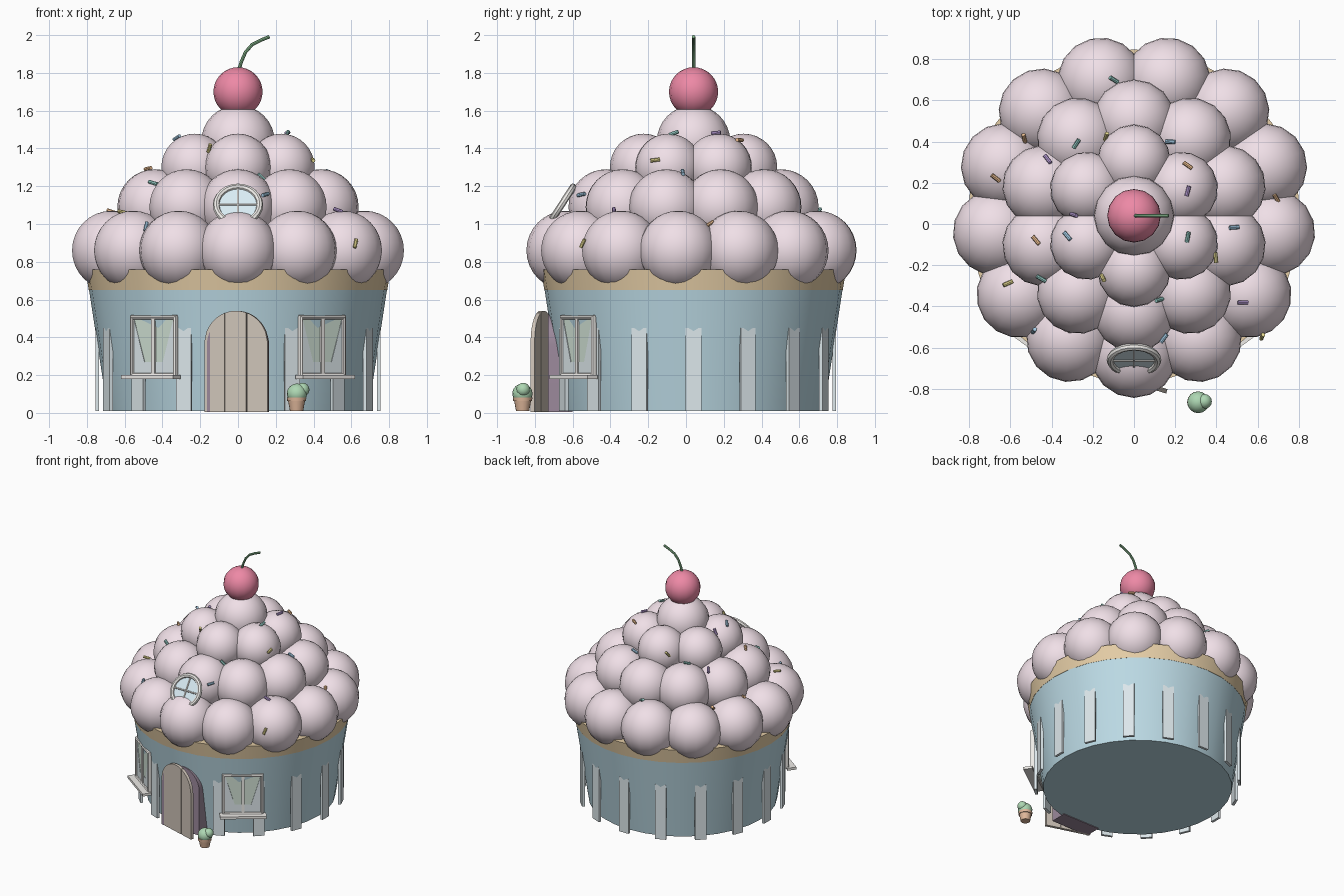
import bpy, bmesh, random
from math import sin, cos, pi, radians, sqrt
from mathutils import Matrix, Vector

if "Cube" in bpy.data.objects:
    bpy.data.objects.remove(bpy.data.objects["Cube"])

random.seed(4)
CY = 0.04                                   # the cake axis stands at y = 0.04


def material(name, r, g, b):
    m = bpy.data.materials.new(name)
    m.diffuse_color = (r, g, b, 1)
    m.use_nodes = True
    m.node_tree.nodes["Principled BSDF"].inputs["Base Color"].default_value = m.diffuse_color
    return m


FROST = material("frosting", 0.87, 0.74, 0.80)
BLUE = material("wrapper_blue", 0.50, 0.70, 0.78)
PLEAT = material("pleat_white", 0.72, 0.80, 0.83)
CRUST = material("crust", 0.78, 0.61, 0.38)
WOOD = material("wood", 0.62, 0.55, 0.48)
PURPLE = material("doorway_purple", 0.33, 0.25, 0.33)
WHITE = material("frame_white", 0.86, 0.84, 0.81)
GLASS = material("glass_green", 0.62, 0.74, 0.65)
SKY = material("glass_blue", 0.70, 0.85, 0.92)
RED = material("cherry_red", 0.85, 0.25, 0.38)
GREEN = material("stem_green", 0.25, 0.50, 0.28)
LEAF = material("leaf_green", 0.42, 0.68, 0.45)
CLAY = material("clay", 0.75, 0.48, 0.33)
CANDY = [material("sprinkle_%d" % i, *c) for i, c in enumerate(
    [(0.9, 0.55, 0.3), (0.5, 0.35, 0.7), (0.35, 0.7, 0.65), (0.85, 0.75, 0.3), (0.4, 0.65, 0.85)])]


def finish(bm, name, mat, mtx=Matrix()):
    bmesh.ops.recalc_face_normals(bm, faces=bm.faces)
    me = bpy.data.meshes.new(name)
    bm.to_mesh(me)
    bm.free()
    ob = bpy.data.objects.new(name, me)
    bpy.context.collection.objects.link(ob)
    ob.matrix_world = mtx
    me.materials.append(mat)
    return ob


def ball(name, loc, r, mat, az=0):
    bm = bmesh.new()
    bmesh.ops.create_uvsphere(bm, u_segments=16, v_segments=16, radius=r)
    return finish(bm, name, mat, Matrix.Translation(loc) @ Matrix.Rotation(az, 4, 'Z'))


def cone(name, r1, r2, z0, z1, mat, x=0, y=CY, n=32):
    bm = bmesh.new()
    bmesh.ops.create_cone(bm, cap_ends=True, segments=n, radius1=r1, radius2=r2, depth=z1 - z0)
    return finish(bm, name, mat, Matrix.Translation((x, y, (z0 + z1) / 2)))


def prism(name, pts, y0, y1, mat, mtx=Matrix()):
    """Outline in x,z pushed from y0 to y1."""
    bm = bmesh.new()
    f = bm.faces.new([bm.verts.new((x, y0, z)) for x, z in pts])
    ext = bmesh.ops.extrude_face_region(bm, geom=[f])["geom"]
    bmesh.ops.translate(bm, vec=(0, y1 - y0, 0), verts=[v for v in ext if isinstance(v, bmesh.types.BMVert)])
    return finish(bm, name, mat, mtx)


def box(x0, x1, z0, z1):
    return [(x0, z0), (x1, z0), (x1, z1), (x0, z1)]


def tube(name, pts, r, mat, mtx=Matrix(), closed=False):
    cu = bpy.data.curves.new(name, 'CURVE')
    cu.dimensions = '3D'
    cu.bevel_depth, cu.bevel_resolution, cu.use_fill_caps = r, 2, True
    sp = cu.splines.new('POLY')
    sp.points.add(len(pts) - 1)
    for p, c in zip(sp.points, pts):
        p.co = (*c, 1)
    sp.use_cyclic_u = closed
    cu.materials.append(mat)
    ob = bpy.data.objects.new(name, cu)
    bpy.context.collection.objects.link(ob)
    ob.matrix_world = mtx
    return ob


def around(a):
    return Matrix.Translation((0, CY, 0)) @ Matrix.Rotation(a, 4, 'Z')


# wrapper, crust and pleats
cone("wrapper", 0.69, 0.79, 0.01, 0.66, BLUE)
cone("crust", 0.79, 0.808, 0.65, 0.76, CRUST)
for i in range(1, 16):
    prism("pleat", box(-0.042, 0.042, 0.01, 0.45), -0.755, -0.735, PLEAT, around(i * pi / 8))

# frosting scoops in rings: count, ring radius, height, scoop radius
scoops = []
for n, R, z, r in [(13, 0.675, 0.86, 0.21), (10, 0.462, 1.09, 0.20), (6, 0.265, 1.30, 0.178), (1, 0, 1.435, 0.195)]:
    for i in range(n):
        a = i * 2 * pi / n
        c = Vector((R * sin(a), CY - R * cos(a), z))
        scoops.append((c, r))
        ball("frosting_scoop", c, r, FROST, a)
cone("frosting_core", 0.70, 0.15, 0.75, 1.40, FROST)

# cherry
ball("cherry", (0, CY, 1.70), 0.13, RED)
tube("cherry_stem", [(0, CY, 1.80), (0.018, CY, 1.86), (0.04, CY, 1.91), (0.075, CY, 1.95),
                     (0.12, CY, 1.973), (0.167, CY, 1.992)], 0.009, GREEN)

# sprinkles laid on the highest scoop at each spot
spots = [(-.53, .42), (-.42, .31), (-.28, .39), (-.13, .42), (.18, .4), (.26, .28), (.26, .16), (.26, -.065),
         (.39, -.16), (.485, -.02), (.69, .13), (.53, -.38), (.12, -.37), (-.145, -.26), (-.32, -.06), (-.475, -.08),
         (-.29, .05), (-.45, -.26), (-.61, -.29), (-.48, -.52), (-.67, .225), (-.345, .83), (-.1, .7), (.62, -.54),
         (.14, -.55), (0, .85)]
for i, (x, y) in enumerate(spots):
    best = None
    for c, r in scoops:
        d = r * r - (x - c.x) ** 2 - (y - c.y) ** 2
        if d > 0 and (best is None or c.z + sqrt(d) > best[0].z):
            p = Vector((x, y, c.z + sqrt(d)))
            best = (p, (p - c).normalized())
    if best:
        p, nrm = best
        lie = nrm.orthogonal().normalized()
        lie.rotate(Matrix.Rotation(random.uniform(0, pi), 3, nrm))
        lie += nrm * random.uniform(0, 0.6)
        lie.normalize()
        mid = p + nrm * 0.008
        tube("sprinkle", [mid - lie * 0.025, mid + lie * 0.025], 0.01, CANDY[i % 5])

# round attic window leaning on the scoops
tilt = Matrix.Translation((0, -0.66, 1.10)) @ Matrix.Rotation(radians(-33), 4, 'X')
ring = [(cos(t * pi / 12), 0, sin(t * pi / 12)) for t in range(24)]
tube("attic_window_frame", [(x * 0.115, 0, z * 0.115) for x, y, z in ring], 0.018, WHITE, tilt, True)
prism("attic_window_glass", [(x * 0.115, z * 0.115) for x, y, z in ring], -0.004, 0.006, SKY, tilt)
tube("attic_window_bar", [(-0.11, -0.004, 0), (0.11, -0.004, 0)], 0.006, WHITE, tilt)
tube("attic_window_bar", [(0, -0.004, -0.11), (0, -0.004, 0.11)], 0.006, WHITE, tilt)


# doorway, and a plank door standing ajar on its left hinge
def arch(x0, x1, w, spring, n):
    xs = [x1 + (x0 - x1) * k / n for k in range(n + 1)]
    return [(x0, 0), (x1, 0)] + [(x, spring + sqrt(max(0, w * w - x * x))) for x in xs]


curve_xs = [(0.165 * cos(k * pi / 16), 0.36 + 0.165 * sin(k * pi / 16)) for k in range(17)]
prism("doorway", [(-0.165, 0.005), (0.165, 0.005)] + curve_xs, -0.73, -0.60, PURPLE)
swing = Matrix.Translation((-0.172, -0.70, 0.005)) @ Matrix.Rotation(radians(-17), 4, 'Z')
for x0, x1 in [(-0.175, -0.063), (-0.059, 0.057), (0.061, 0.175)]:
    prism("door_plank", arch(x0, x1, 0.1752, 0.36, 10), -0.022, 0, WOOD,
          swing @ Matrix.Translation((0.175, 0, 0)))

# two front windows with sills and drawn curtains
for s in (-1, 1):
    m = around(s * radians(36))
    tube("window_frame", [(-0.14, -0.755, 0.20), (0.14, -0.755, 0.20), (0.14, -0.755, 0.505), (-0.14, -0.755, 0.505)],
         0.017, WHITE, m, True)
    prism("window_glass", box(-0.14, 0.14, 0.20, 0.505), -0.757, -0.745, GLASS, m)
    prism("window_bar", box(-0.012, 0.012, 0.20, 0.505), -0.768, -0.75, WHITE, m)
    for k in (-1, 1):
        prism("curtain", [(k * 0.012, 0.20), (k * 0.13, 0.20), (k * 0.13, 0.50), (k * 0.06, 0.27), (k * 0.012, 0.27)],
              -0.760, -0.75, PLEAT, m)
    prism("window_sill", box(-0.17, 0.17, 0.18, 0.20), -0.819, -0.751, WHITE, m)

# potted bush
cone("pot", 0.035, 0.046, 0.01, 0.07, CLAY, 0.31, -0.865, 16)
cone("pot_rim", 0.05, 0.052, 0.062, 0.082, CLAY, 0.31, -0.865, 16)
ball("bush", (0.312, -0.866, 0.102), 0.053, LEAF)
ball("bush_tuft", (0.342, -0.862, 0.123), 0.036, LEAF)

# curves to meshes, then smooth shading with crisp edges
bpy.ops.object.select_all(action='SELECT')
bpy.context.view_layer.objects.active = bpy.data.objects["wrapper"]
bpy.ops.object.convert(target='MESH')
bpy.ops.object.select_all(action='SELECT')
bpy.ops.object.shade_smooth_by_angle(angle=radians(35))
